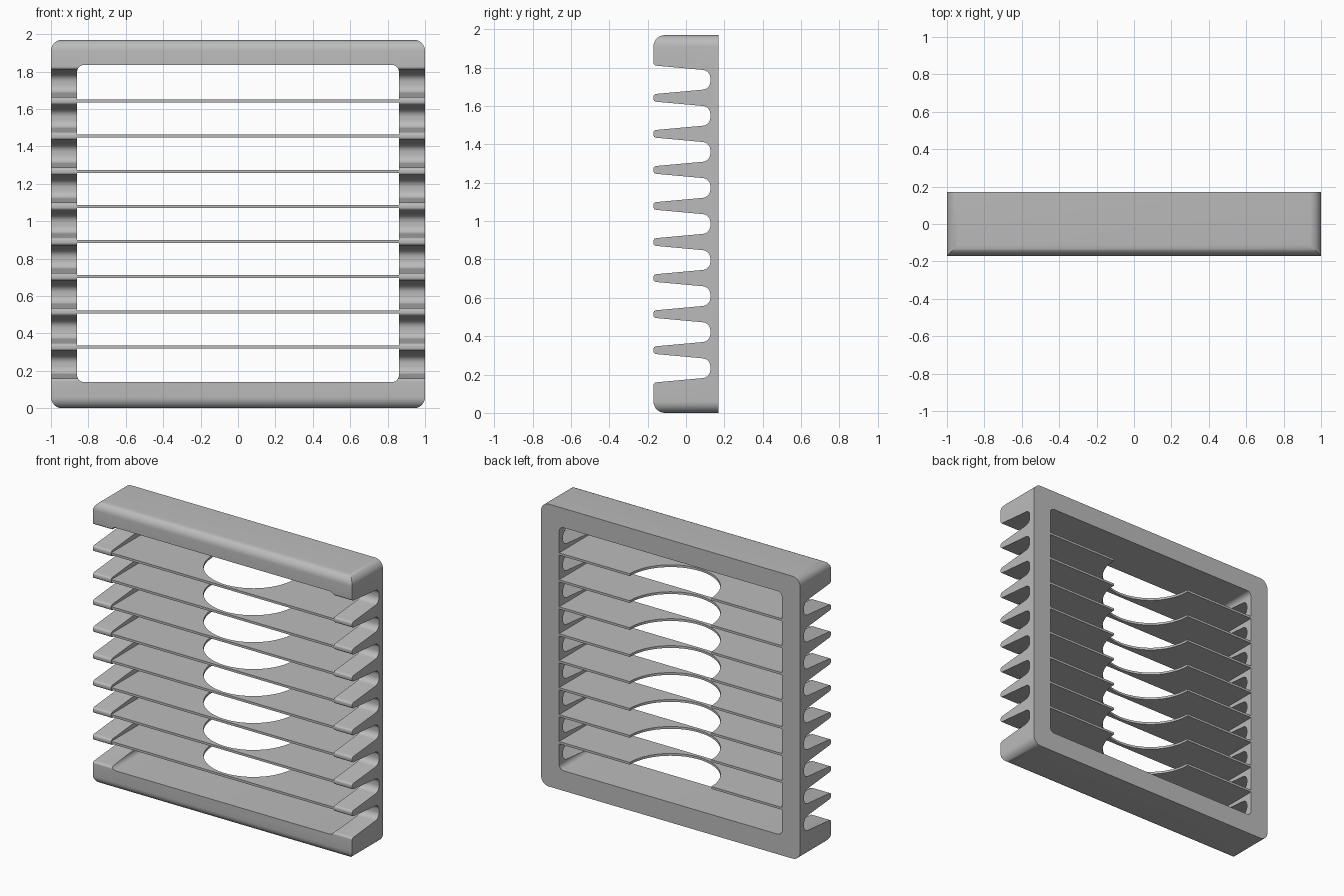
import bpy, bmesh
from math import sin, cos, pi, radians
from mathutils import Vector

cube = bpy.data.objects.get("Cube")
if cube:
    bpy.data.objects.remove(cube, do_unlink=True)

H, D, MID, PITCH = 1.97, 0.17, 0.985, 0.188

grey = bpy.data.materials.new("plain_grey")
grey.use_nodes = True
grey.diffuse_color = (0.5, 0.5, 0.5, 1)
grey.node_tree.nodes["Principled BSDF"].inputs["Base Color"].default_value = (0.5, 0.5, 0.5, 1)


def fillet(corners, steps=8):
    """Round each (a, b, radius) corner of a closed outline."""
    out, n = [], len(corners)
    for i, (a, b, r) in enumerate(corners):
        p = Vector((a, b))
        if r == 0:
            out.append(p)
            continue
        u = (Vector(corners[i - 1][:2]) - p).normalized()
        v = (Vector(corners[(i + 1) % n][:2]) - p).normalized()
        half = u.angle(v) / 2
        centre = p + (u + v).normalized() * r / sin(half)
        s = p + u * r * cos(half) / sin(half) - centre
        e = p + v * r * cos(half) / sin(half) - centre
        sweep = pi - 2 * half
        for k in range(steps + 1):
            t = k / steps
            out.append(centre + (s * sin((1 - t) * sweep) + e * sin(t * sweep)) / sin(sweep))
    return out


def prism(name, outline, place, start, end):
    """Extrude an outline; place(a, b, depth) gives the 3D point."""
    bm = bmesh.new()
    face = bm.faces.new([bm.verts.new(place(p.x, p.y, start)) for p in outline])
    ext = bmesh.ops.extrude_face_region(bm, geom=[face])
    move = Vector(place(0, 0, end)) - Vector(place(0, 0, start))
    bmesh.ops.translate(bm, vec=move, verts=[g for g in ext["geom"] if isinstance(g, bmesh.types.BMVert)])
    bmesh.ops.recalc_face_normals(bm, faces=bm.faces)
    me = bpy.data.meshes.new(name)
    bm.to_mesh(me)
    bm.free()
    me.materials.append(grey)
    ob = bpy.data.objects.new(name, me)
    bpy.context.collection.objects.link(ob)
    return ob


def along_x(a, b, d):
    return (d, a, b)


def along_y(a, b, d):
    return (a, d, b)


def along_z(a, b, d):
    return (a, b, d)


def rounded_rect(w, z0, z1, r):
    return fillet([(-w, z0, r), (w, z0, r), (w, z1, r), (-w, z1, r)])


def carve(ob, tool, operation):
    mod = ob.modifiers.new(operation.title(), "BOOLEAN")
    mod.operation, mod.solver, mod.object = operation, "EXACT", tool
    tool.hide_render = True
    tool.hide_set(True)


def finish(ob):
    """Apply the modifiers and smooth the rounded surfaces."""
    bpy.ops.object.select_all(action="DESELECT")
    ob.select_set(True)
    bpy.context.view_layer.objects.active = ob
    for mod in list(ob.modifiers):
        bpy.ops.object.modifier_apply(modifier=mod.name)
    bpy.ops.object.shade_smooth_by_angle(angle=radians(30))


# Frame: toothed side profile, trimmed to a rounded outline and opened up
profile = [(D, H, 0), (D, 0, 0), (-D, 0, 0.06)]
for i in range(9):
    c = MID + (i - 4) * PITCH
    profile += [(-D, c - 0.075, 0.016), (0.127, c - 0.048, 0.043),
                (0.127, c + 0.048, 0.043), (-D, c + 0.075, 0.016)]
profile.append((-D, H, 0.06))
frame = prism("frame", fillet(profile), along_x, -1, 1)
outline = prism("outline_cutter", rounded_rect(1, 0, H, 0.06), along_y, -0.3, 0.3)
opening = prism("opening_cutter", rounded_rect(0.86, 0.14, 1.835, 0.035), along_y, -0.3, 0.3)
carve(frame, outline, "INTERSECT")
carve(frame, opening, "DIFFERENCE")
finish(frame)

# Slats: thin shelves with a round bite taken from the back edge
R = 0.315
arc = [Vector((R * cos(pi * k / 40), D - R * sin(pi * k / 40))) for k in range(41)]
edge = [Vector(p) for p in ((-0.87, D), (-0.87, 0.002 - D), (0.87, 0.002 - D), (0.87, D))]
for i in range(8):
    z = MID + (i - 3.5) * PITCH
    finish(prism(f"slat_{i + 1}", edge + arc, along_z, z - 0.008, z + 0.008))

for tool in (outline, opening):
    bpy.data.objects.remove(tool, do_unlink=True)
